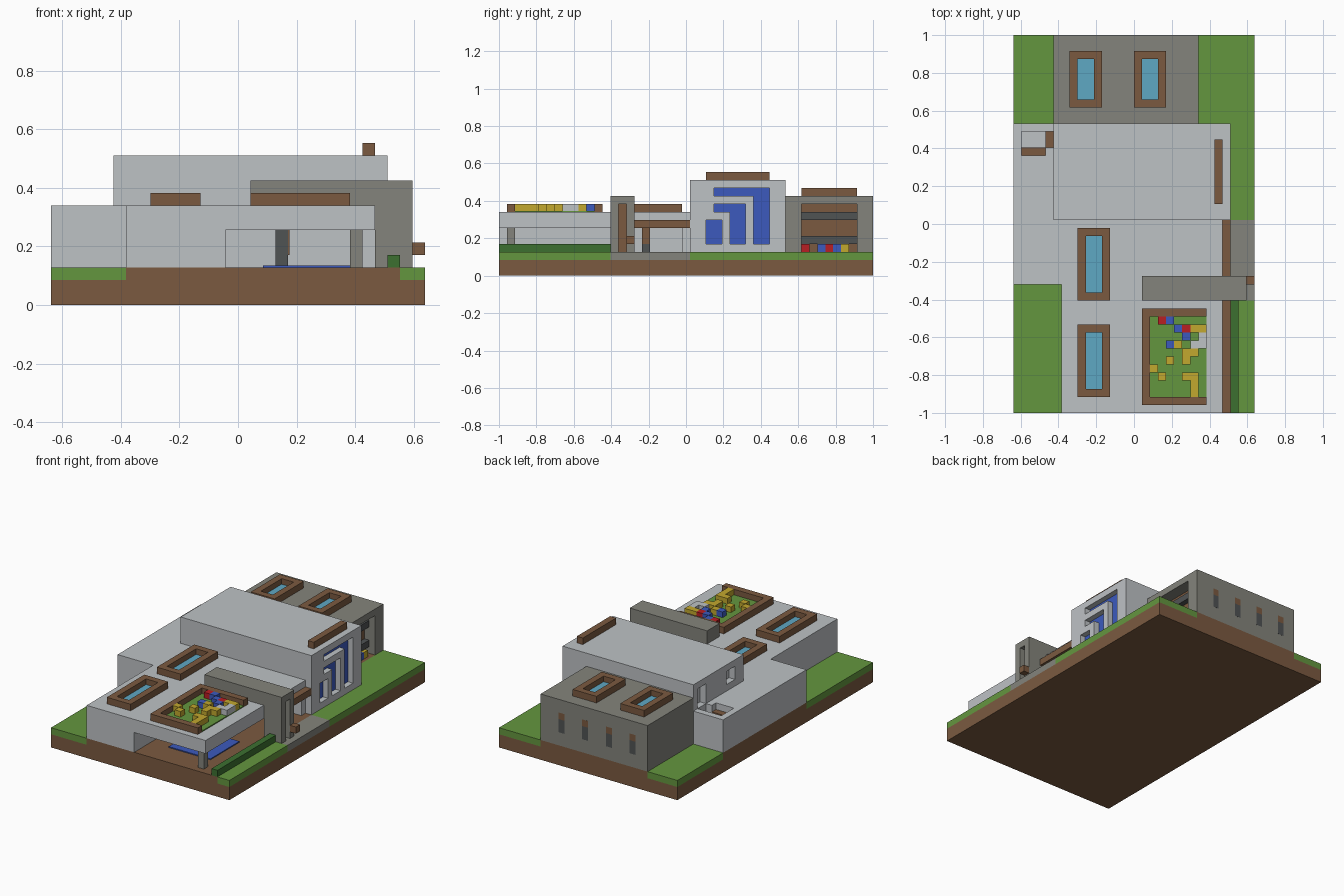
import bpy

cube = bpy.data.objects.get("Cube")
if cube:
    bpy.data.objects.remove(cube, do_unlink=True)

U = 2 / 47          # one block of the building grid


def material(name, hexcode):
    """Flat material from a display hex colour, stored linear."""
    rgb = [int(hexcode[n:n + 2], 16) / 255 for n in (0, 2, 4)]
    col = [c / 12.92 if c < 0.04 else ((c + 0.055) / 1.055) ** 2.4 for c in rgb] + [1]
    m = bpy.data.materials.new(name)
    m.use_nodes = True
    m.diffuse_color = col
    m.node_tree.nodes["Principled BSDF"].inputs["Base Color"].default_value = col
    return m


PALE = material("pale_wall", "BEC2C5")
STONE = material("stone_grey", "84847C")
DARK = material("dark_grey", "505354")
BROWN = material("brown_earth", "7B5A40")
GRASS = material("grass_green", "64963F")
HEDGE = material("hedge_green", "3C7030")
GLASS = material("skylight_glass", "5FA8C4")
BLUE = material("blue", "3C5ABE")
YELLOW = material("yellow", "C2A82E")
RED = material("red", "B81E24")


def box(name, x, y, z, mat=None):
    """Box from grid ranges; the plan is centred on the origin."""
    bpy.ops.mesh.primitive_cube_add(size=1)
    ob = bpy.context.object
    ob.name = name
    ob.location = ((sum(x) / 2 - 15) * U, (sum(y) / 2 - 23.5) * U, sum(z) / 2 * U)
    ob.scale = [(r[1] - r[0]) * U for r in (x, y, z)]
    bpy.ops.object.transform_apply(location=True, rotation=False, scale=True)
    if mat:
        ob.data.materials.append(mat)
    return ob


def cut(ob, *ranges):
    """Remove boxes given as grid ranges from an object."""
    for r in ranges:
        cutter = box("cutter", *r)
        cutter.hide_render = True
        mod = ob.modifiers.new("cut", "BOOLEAN")
        mod.operation = "DIFFERENCE"
        mod.solver = "EXACT"
        mod.object = cutter
        bpy.context.view_layer.objects.active = ob
        bpy.ops.object.modifier_apply(modifier=mod.name)
        bpy.data.objects.remove(cutter, do_unlink=True)
    return ob


def skylight(name, x, y, z):
    """Raised timber frame around a flat pane."""
    inner = [(x[0] + 1, x[1] - 1), (y[0] + 1, y[1] - 1)]
    frame = box(name + "_frame", x, y, (z, z + 1), BROWN)
    cut(frame, (*inner, (z - 1, z + 2)))
    box(name + "_pane", *inner, (z, z + 0.15), GLASS)


# Ground: earth slab, upper earth layer, lawns, path and hedge
box("earth_base", (0, 30), (0, 47), (0, 2), BROWN)
for n, (x, y) in enumerate([((6, 28), (0, 14)), ((6, 27), (14, 16)),
                            ((0, 27), (16, 36)), ((5, 23), (36, 47))]):
    box(f"earth_top_{n}", x, y, (2, 3), BROWN)
for n, (x, y) in enumerate([((0, 6), (0, 16)), ((28, 30), (0, 14)), ((27, 30), (24, 36)),
                            ((23, 30), (36, 47)), ((0, 5), (36, 47))]):
    box(f"lawn_{n}", x, y, (2, 3), GRASS)
box("entrance_path", (27, 30), (14, 24), (2, 3), STONE)
box("hedge", (27, 28), (0, 14), (3, 4), HEDGE)

# Front block with an open porch under its roof
front = box("front_block", (6, 26), (0, 24), (3, 8), PALE)
cut(front, ((14, 27), (-1, 23), (2, 6)))
box("porch_pillar", (24, 25), (1, 2), (3, 6), STONE)
box("porch_mat", (17, 24), (4, 11), (3, 3.15), BLUE)
box("porch_post", (18, 19), (18, 19), (3, 6), DARK)
box("porch_post_panel", (19, 19.15), (18, 19), (4, 6), BROWN)
box("side_beam", (26, 27), (17, 24), (6, 7), BROWN)
skylight("front_skylight", (8, 12), (2, 11), 8)
skylight("middle_skylight", (8, 12), (14, 23), 8)

# Roof garden, framed on three sides, with coloured blocks
garden = box("garden_frame", (16, 24), (1, 13), (8, 9), BROWN)
cut(garden, ((17, 25), (2, 12), (7, 10)))
box("garden_lawn", (17, 24), (2, 12), (8, 8.15), GRASS)
blocks = {
    RED: [(18, 11, 1), (21, 10, 1)],
    BLUE: [(19, 11, 1), (20, 10, 1), (21, 9, 1), (19, 8, 1)],
    PALE: [(23, 9, 1), (22, 8, 2)],
    YELLOW: [(22, 10, 2), (20, 8, 1), (21, 7, 2), (21, 6, 1), (19, 6, 1), (17, 5, 1),
             (18, 4, 1), (21, 4, 2), (22, 3, 1), (22, 2, 1)],
}
for mat, cells in blocks.items():
    for i, j, length in cells:
        box("garden_block", (i, i + length), (j, j + 1), (8, 9), mat)

# Stone gate with a recessed brown slot and a small letter box
gate = box("gate", (16, 29), (14, 17), (3, 10), STONE)
cut(gate, ((15, 26), (13, 18), (2, 8)), ((27, 30), (15, 16), (2, 9)))
box("gate_slot_panel", (27, 27.15), (15, 16), (3, 9), BROWN)
box("gate_box", (29, 30), (16, 17), (4, 5), BROWN)

# Low side block with a stair well in its roof
low = box("side_block", (0, 6), (16, 36), (3, 8), PALE)
cut(low, ((1, 4), (32, 35), (5, 9)), ((3.5, 5), (33, 35), (5, 9)))
box("upper_step", (1, 4), (32, 33), (5, 7), BROWN)
box("lower_step", (4, 5), (33, 35), (5, 6), BROWN)

# Tall hall with stepped recessed windows on the right side
hall = box("hall", (5, 27), (24, 36), (3, 12), PALE)
windows = [((26, 28), (4, 7)), ((27, 31), (8, 9)), ((29, 31), (4, 8.5)),
           ((27, 34), (10, 11)), ((32, 34), (4, 10.5))]
cut(hall, *[((26, 28), y, z) for y, z in windows])
cut(hall, ((4, 6), (33, 35), (8, 11)), ((4, 6), (26, 28), (9, 11)))
for n, (y, z) in enumerate(windows):
    box(f"hall_window_{n}", (26, 26.15), y, z, BLUE)
box("hall_roof_bar", (25, 26), (26, 34), (12, 13), BROWN)

# Rear wing with a recessed shelf wall
wing = box("rear_wing", (5, 23), (36, 47), (3, 10), STONE)
cut(wing, ((21, 24), (38, 45), (3, 9)))
box("shelf_back", (21, 21.2), (38, 45), (3, 9), BROWN)
for z in (4, 7):
    box("shelf", (21, 22), (38, 45), (z, z + 1), DARK)
for j, mat in ((38, RED), (40, BLUE), (41, RED), (42, BLUE), (43, YELLOW)):
    box("shelf_block", (21, 22.5), (j, j + 1), (3, 4), mat)
skylight("rear_skylight_right", (7, 11), (38, 45), 10)
skylight("rear_skylight_left", (15, 19), (38, 45), 10)

# Narrow two-coloured panels along the back wall
for i in range(7, 20, 4):
    box("back_panel_lower", (i, i + 1), (46.9, 47.01), (5, 7), DARK)
    box("back_panel_upper", (i, i + 1), (46.9, 47.01), (7, 8), BROWN)
